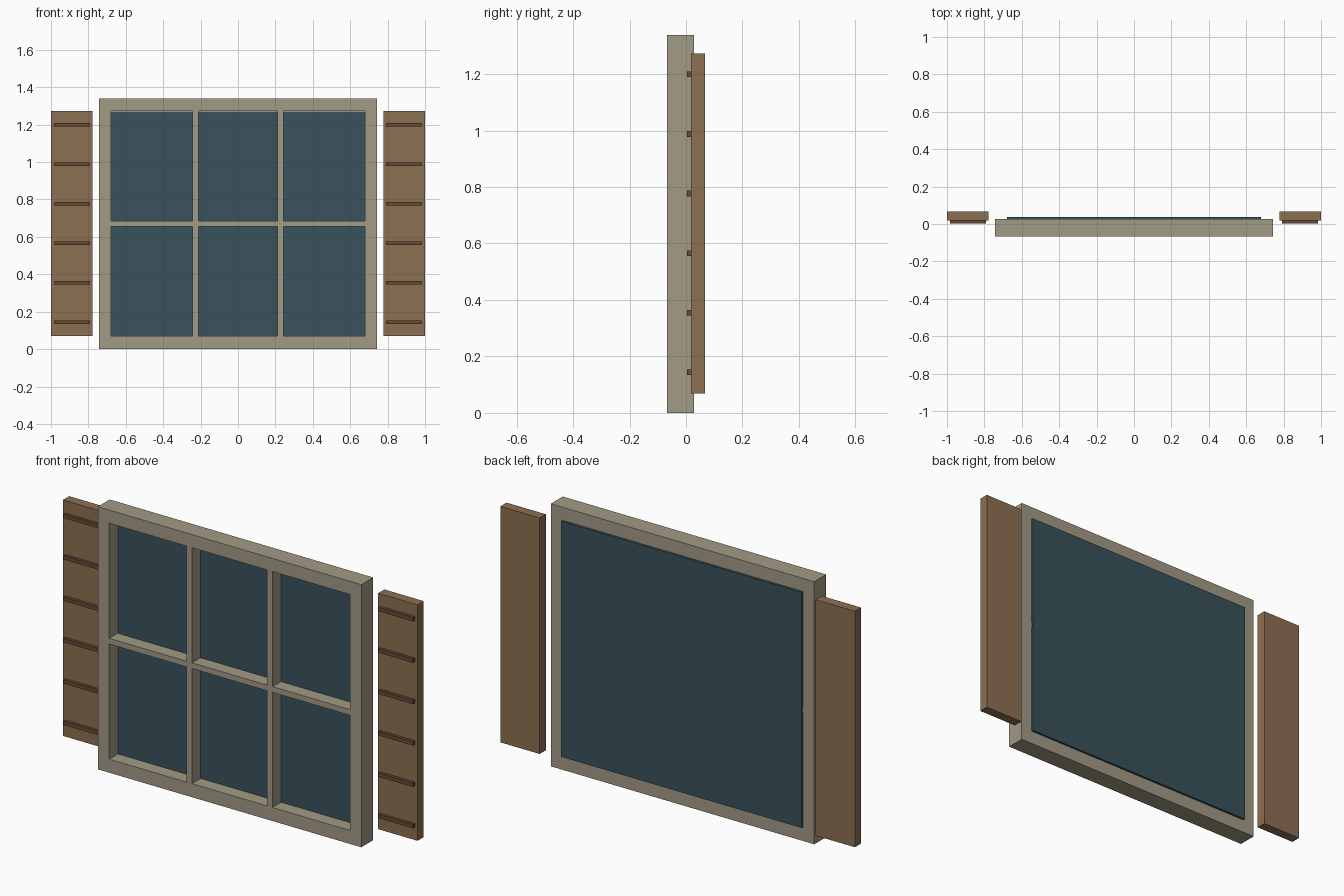
import bpy, bmesh

if "Cube" in bpy.data.objects:
    bpy.data.objects.remove(bpy.data.objects["Cube"])


def material(name, rgb):
    m = bpy.data.materials.new(name)
    m.diffuse_color = (*rgb, 1)
    m.use_nodes = True
    m.node_tree.nodes["Principled BSDF"].inputs["Base Color"].default_value = m.diffuse_color
    return m


PAINT = material("frame_paint", (0.36, 0.325, 0.235))
WOOD = material("shutter_wood", (0.265, 0.16, 0.085))
DARK = material("slat_wood", (0.13, 0.07, 0.035))
GLASS = material("glass_tint", (0.04, 0.085, 0.105))


def finish(bm, name, mat):
    bmesh.ops.recalc_face_normals(bm, faces=bm.faces[:])
    me = bpy.data.meshes.new(name)
    bm.to_mesh(me)
    bm.free()
    me.materials.append(mat)
    ob = bpy.data.objects.new(name, me)
    bpy.context.collection.objects.link(ob)
    return ob


def box(name, x, y, z, mat):
    bm = bmesh.new()
    bmesh.ops.create_cube(bm, size=1)
    for v in bm.verts:
        v.co = [r[0] if c < 0 else r[1] for c, r in zip(v.co, (x, y, z))]
    return finish(bm, name, mat)


# Window frame with glazing bars: grid with six open cells, extruded in depth
xs = [-0.743, -0.679, -0.242, -0.212, 0.212, 0.242, 0.679, 0.743]
zs = [0, 0.069, 0.656, 0.685, 1.272, 1.339]
bm = bmesh.new()
grid = [[bm.verts.new((x, -0.068, z)) for z in zs] for x in xs]
for i in range(len(xs) - 1):
    for j in range(len(zs) - 1):
        if not (i % 2 and j % 2):
            bm.faces.new((grid[i][j], grid[i + 1][j],
                          grid[i + 1][j + 1], grid[i][j + 1]))
ext = bmesh.ops.extrude_face_region(bm, geom=bm.faces[:], use_keep_orig=True)
for v in ext["geom"]:
    if isinstance(v, bmesh.types.BMVert):
        v.co.y = 0.028
finish(bm, "window_frame", PAINT)

# Glass sheet, standing slightly proud of the back
box("glass", (-0.678, 0.678), (0.0, 0.038), (0.07, 1.271), GLASS)

# Shutters with six slats each
for side, s in (("left", -1), ("right", 1)):
    box(f"{side}_shutter", sorted((s * 0.778, s)), (0.018, 0.068),
        (0.069, 1.272), WOOD)
    for k in range(6):
        z = 0.144 + k * 0.211
        box(f"{side}_slat_{k + 1}", sorted((s * 0.791, s * 0.985)),
            (0.003, 0.019), (z - 0.01, z + 0.01), DARK)
